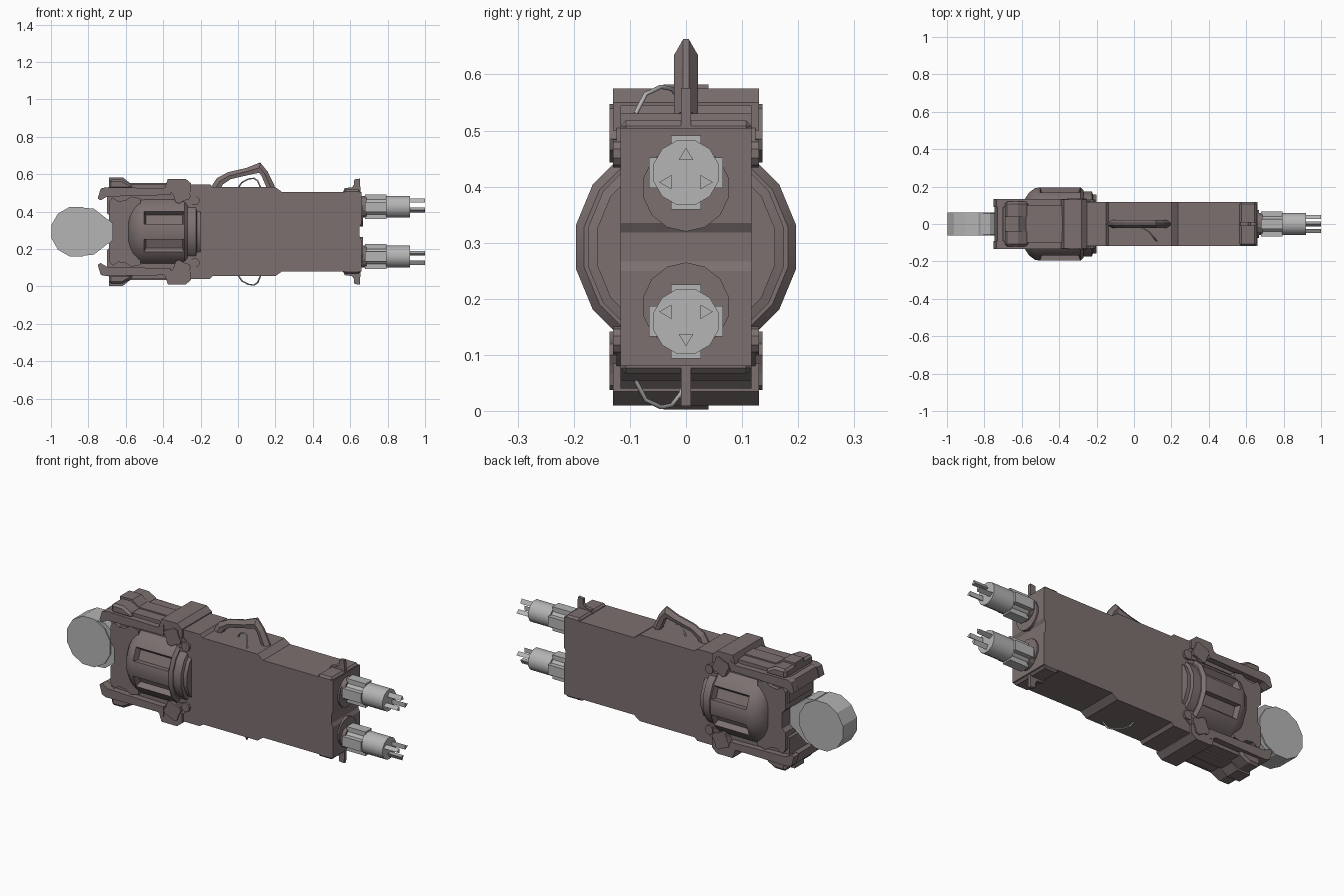
import bpy, bmesh, math
from mathutils import Vector, Matrix

if "Cube" in bpy.data.objects:
    bpy.data.objects.remove(bpy.data.objects["Cube"])

MID = 0.2925  # height of the horizontal symmetry plane


def material(name, rgb):
    m = bpy.data.materials.new(name)
    m.diffuse_color = (*rgb, 1)
    m.use_nodes = True
    m.node_tree.nodes["Principled BSDF"].inputs["Base Color"].default_value = m.diffuse_color
    return m


BROWN = material("dull brown", (0.205, 0.163, 0.163))
GREY = material("light grey", (0.46, 0.46, 0.46))


def reflect(bm, axis, centre):
    """Add a mirrored copy of everything in the mesh."""
    new = bmesh.ops.duplicate(bm, geom=bm.verts[:] + bm.edges[:] + bm.faces[:])["geom"]
    for v in new:
        if isinstance(v, bmesh.types.BMVert):
            v.co[axis] = 2 * centre - v.co[axis]


def finish(name, bm, mat, flip_z=False, flip_y=False, bevel=0, smooth=False):
    if flip_y:
        reflect(bm, 1, 0)
    if flip_z:
        reflect(bm, 2, MID)
    bmesh.ops.recalc_face_normals(bm, faces=bm.faces[:])
    me = bpy.data.meshes.new(name)
    bm.to_mesh(me)
    bm.free()
    ob = bpy.data.objects.new(name, me)
    bpy.context.collection.objects.link(ob)
    me.materials.append(mat)
    if bevel:
        b = ob.modifiers.new("bevel", "BEVEL")
        b.width, b.segments = bevel, 1
        b.limit_method, b.angle_limit = "ANGLE", math.radians(40)
    if smooth:
        bpy.ops.object.select_all(action="DESELECT")
        ob.select_set(True)
        bpy.context.view_layer.objects.active = ob
        bpy.ops.object.shade_smooth_by_angle(angle=math.radians(35))
    return ob


def prism(name, pts, y0, y1, mat=BROWN, **kw):
    """Side profile (x, z) extruded from y0 to y1."""
    bm = bmesh.new()
    f = bm.faces.new([bm.verts.new((x, y0, z)) for x, z in pts])
    ext = bmesh.ops.extrude_face_region(bm, geom=[f])["geom"]
    bmesh.ops.translate(bm, vec=(0, y1 - y0, 0),
                        verts=[v for v in ext if isinstance(v, bmesh.types.BMVert)])
    return finish(name, bm, mat, **kw)


def box(name, x, y, z, mat=BROWN, **kw):
    return prism(name, [(x[0], z[0]), (x[1], z[0]), (x[1], z[1]), (x[0], z[1])], *y, mat, **kw)


def lathe_mesh(profile, n, cy, cz, phase=0.5):
    """Closed turned solid along x from (x, radius) pairs."""
    bm = bmesh.new()
    rings = [[bm.verts.new((x, cy + r * math.cos(2 * math.pi * (i + phase) / n),
                            cz + r * math.sin(2 * math.pi * (i + phase) / n)))
              for i in range(n)] for x, r in profile]
    for a, b in zip(rings, rings[1:]):
        for i in range(n):
            bm.faces.new((a[i], a[(i + 1) % n], b[(i + 1) % n], b[i]))
    bm.faces.new(rings[0])
    bm.faces.new(rings[-1])
    return bm


def disc(x, z, r, n, phase=0.5):
    return [(x + r * math.cos(2 * math.pi * (i + phase) / n),
             z + r * math.sin(2 * math.pi * (i + phase) / n)) for i in range(n)]


def both(upper):
    """Close a top outline with its reflection below the symmetry plane."""
    return upper + [(x, 2 * MID - z) for x, z in reversed(upper)]


# main housing, with a shallow notch in the muzzle end
prism("housing", both([(-0.30, 0.545), (-0.15, 0.545), (-0.135, 0.53), (0.20, 0.53),
                       (0.235, 0.505), (0.66, 0.505), (0.66, 0.335), (0.65, 0.318)]),
      -0.117, 0.117)
# rear core behind the housing
prism("rear_core", both([(-0.66, 0.36), (-0.70, 0.39), (-0.70, 0.52), (-0.68, 0.545),
                         (-0.28, 0.545)]), -0.10, 0.10)

# rear side brackets, with lobed edges
prism("rear_bracket", both([(-0.67, 0.335), (-0.69, 0.355), (-0.69, 0.45), (-0.67, 0.475),
                            (-0.64, 0.455), (-0.60, 0.46), (-0.57, 0.48), (-0.52, 0.47),
                            (-0.52, 0.40)]), -0.122, 0.122)

# side rails and their bent tips
prism("side_rail", [(-0.75, 0.47), (-0.735, 0.46), (-0.70, 0.48), (-0.40, 0.488),
                    (-0.36, 0.488), (-0.36, 0.545), (-0.40, 0.525), (-0.71, 0.53), (-0.735, 0.52)],
      0.09, 0.133, flip_y=True, flip_z=True)
prism("rail_tip_bar", [(-0.745, 0.468), (-0.70, 0.48), (-0.70, 0.53), (-0.73, 0.525)],
      -0.09, 0.09, flip_z=True)
# top and bottom strips with the end blocks
box("spine_strip", (-0.68, -0.36), (-0.04, 0.04), (0.53, 0.552), flip_z=True)
prism("end_block", [(-0.69, 0.52), (-0.55, 0.52), (-0.575, 0.55), (-0.615, 0.582),
                    (-0.69, 0.582)], -0.04, 0.04, flip_z=True)
prism("end_shoulder", [(-0.69, 0.52), (-0.56, 0.52), (-0.575, 0.548), (-0.62, 0.572),
                       (-0.69, 0.572)], -0.12, 0.12, flip_z=True, bevel=0.012)

# clamp saddles that wrap over the housing
prism("clamp_saddle", [(-0.39, 0.53), (-0.375, 0.575), (-0.28, 0.575), (-0.25, 0.55),
                       (-0.25, 0.50), (-0.36, 0.50)], -0.13, 0.13, flip_z=True)
# cogs and knobs on the clamps
cog = [(-0.305 + r * math.cos(a), 0.495 + r * math.sin(a))
       for i in range(16) for a in [math.pi * (i + 0.5) / 8]
       for r in [0.053 if i // 2 % 2 else 0.042]]
prism("clamp_cog", cog, 0.10, 0.136, flip_y=True, flip_z=True)
prism("clamp_knob", disc(-0.23, 0.459, 0.025, 10), 0.10, 0.130, flip_y=True, flip_z=True)
prism("clamp_link", [(-0.29, 0.45), (-0.23, 0.437), (-0.22, 0.48), (-0.28, 0.53)],
      0.10, 0.124, flip_y=True, flip_z=True)

# revolving drum with sunk windows on the exposed facets
bm = lathe_mesh([(-0.585, 0.135), (-0.56, 0.172), (-0.53, 0.195), (-0.505, 0.2),
                 (-0.285, 0.2), (-0.27, 0.185)], 16, 0, MID)
bm.normal_update()
bmesh.ops.recalc_face_normals(bm, faces=bm.faces[:])
windows = [f for f in bm.faces
           if abs(f.normal.x) < 0.05 and 0.3 < abs(f.normal.z) < 0.5]
bmesh.ops.inset_individual(bm, faces=windows, thickness=0.004, depth=0)
bmesh.ops.inset_individual(bm, faces=windows, thickness=0.014, depth=-0.03)
finish("drum", bm, BROWN, smooth=True)
finish("drum_collar", lathe_mesh([(-0.275, 0.178), (-0.225, 0.178), (-0.22, 0.162),
                                  (-0.20, 0.162)], 16, 0, MID), BROWN, smooth=True)

# thin sights above and below the muzzle
prism("muzzle_sight", [(0.56, 0.50), (0.57, 0.525), (0.61, 0.53), (0.62, 0.545),
                       (0.622, 0.572), (0.652, 0.576), (0.655, 0.50)], -0.009, 0.009, flip_z=True)
box("sight_base", (0.565, 0.655), (-0.117, 0.117), (0.49, 0.518), flip_z=True, bevel=0.01)

# carrying handle: swept along a path with a narrowed top ridge
path = [(-0.12, 0.52, 0.026), (-0.095, 0.56, 0.026), (-0.045, 0.59, 0.022), (0.05, 0.612, 0.022),
        (0.115, 0.632, 0.031), (0.14, 0.602, 0.022), (0.175, 0.525, 0.024)]
bm = bmesh.new()
rings = []
for i, (x, z, h) in enumerate(path):
    a, b = path[max(i - 1, 0)], path[min(i + 1, len(path) - 1)]
    t = Vector((b[0] - a[0], 0, b[1] - a[1])).normalized()
    up = Vector((-t.z, 0, t.x))
    rings.append([bm.verts.new(Vector((x, y, z)) + up * h * k) for y, k in
                  [(-0.005, 1), (0.005, 1), (0.021, 0.1), (0.016, -0.8),
                   (-0.016, -0.8), (-0.021, 0.1)]])
for a, b in zip(rings, rings[1:]):
    for i in range(6):
        bm.faces.new((a[i], a[(i + 1) % 6], b[(i + 1) % 6], b[i]))
bm.faces.new(rings[0])
bm.faces.new(rings[-1])
finish("carry_handle", bm, BROWN)

# loose cables above and below
for sign, name in ((1, "upper_cable"), (-1, "lower_cable")):
    cu = bpy.data.curves.new(name, "CURVE")
    cu.dimensions = "3D"
    cu.bevel_depth, cu.bevel_resolution = 0.004, 1
    sp = cu.splines.new("POLY")
    pts = [(0.0, 0.0, 0.525), (0.02, -0.01, 0.555), (0.055, -0.025, 0.574),
           (0.085, -0.045, 0.578), (0.105, -0.072, 0.565), (0.12, -0.09, 0.53)]
    sp.points.add(len(pts) - 1)
    for p, (x, y, z) in zip(sp.points, pts):
        p.co = (x, y, MID + sign * (z - MID), 1)
    ob = bpy.data.objects.new(name, cu)
    bpy.context.collection.objects.link(ob)
    cu.materials.append(GREY)

# twin barrels
finish("barrel_collar", lathe_mesh([(0.64, 0.078), (0.668, 0.078)], 14, 0, 0.398),
       BROWN, flip_z=True)
finish("barrel_root", lathe_mesh([(0.65, 0.06), (0.688, 0.06)], 12, 0, 0.425),
       BROWN, flip_z=True)
box("barrel_fin_flat", (0.68, 0.795), (-0.066, 0.066), (0.398, 0.452), GREY, flip_z=True)
box("barrel_fin_upright", (0.68, 0.795), (-0.027, 0.027), (0.359, 0.491), GREY, flip_z=True)
finish("barrel", lathe_mesh([(0.67, 0.05), (0.79, 0.05), (0.79, 0.06), (0.92, 0.06)],
                            12, 0, 0.425), GREY, flip_z=True, smooth=True)
# three prongs on each barrel
for i, (y, z, ph) in enumerate([(0, 0.455, 0.75), (-0.033, 0.408, 1.5), (0.033, 0.408, 0)]):
    finish(f"muzzle_prong_{i + 1}", lathe_mesh([(0.91, 0.015), (1.0, 0.015)], 3, y, z, ph),
           GREY, flip_z=True)

# rear grey wheel and its tapered neck
prism("rear_wheel", disc(-0.866, MID, 0.1365, 12), -0.062, 0.062, GREY)
prism("rear_neck", both([(-0.82, 0.42), (-0.77, 0.415), (-0.70, 0.36), (-0.65, 0.33)]),
      -0.055, 0.055, GREY)
